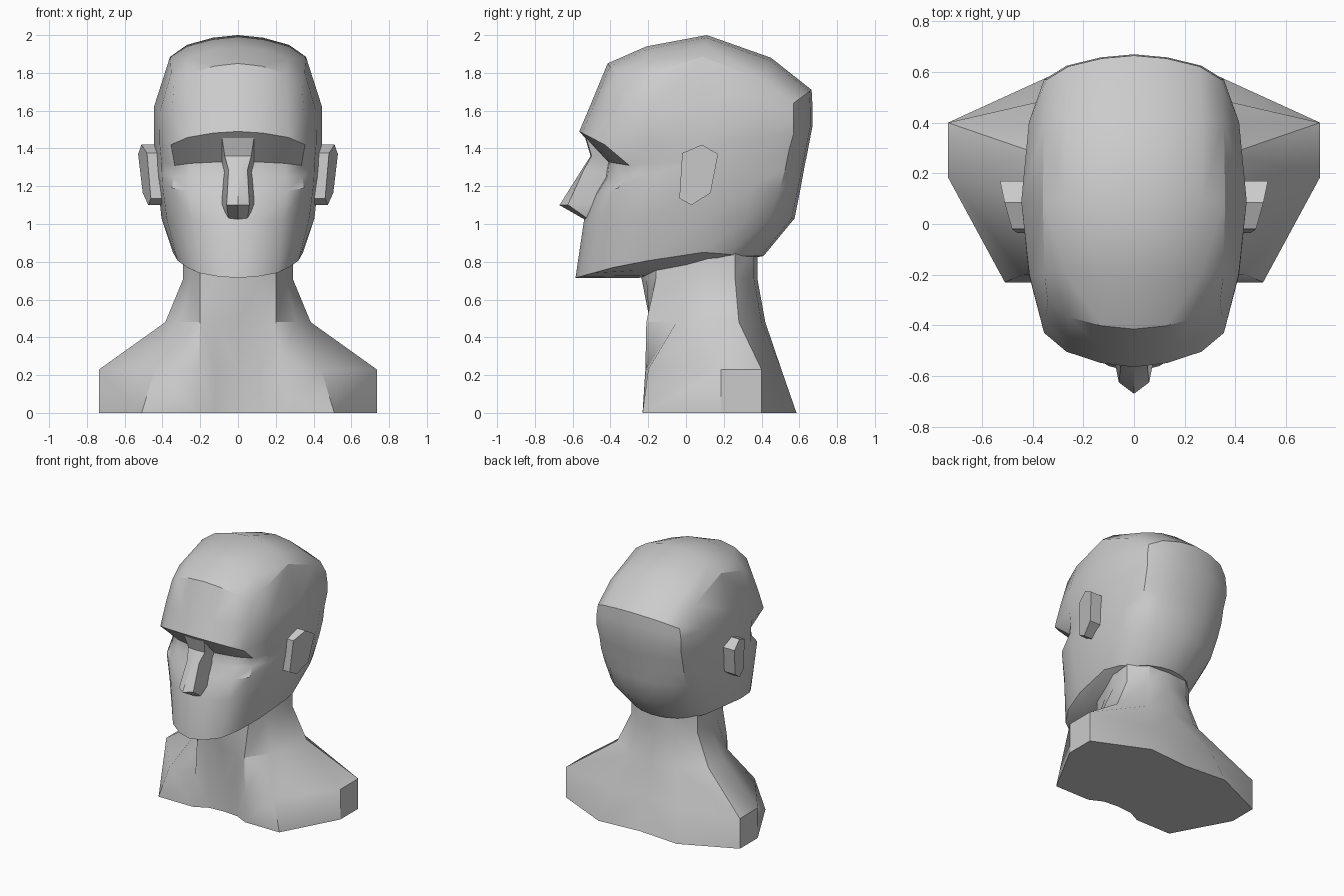
import bpy, bmesh

if "Cube" in bpy.data.objects:
    bpy.data.objects.remove(bpy.data.objects["Cube"])


def lerp(a, b, t):
    return a + (b - a) * t


def finish(name, bm):
    """Mirror the half mesh across x = 0 and shade it."""
    bmesh.ops.mirror(bm, geom=bm.verts[:] + bm.edges[:] + bm.faces[:],
                     axis='X', merge_dist=0.0015)
    bmesh.ops.recalc_face_normals(bm, faces=bm.faces[:])
    me = bpy.data.meshes.new(name)
    bm.to_mesh(me)
    bm.free()
    ob = bpy.data.objects.new(name, me)
    bpy.context.collection.objects.link(ob)
    bpy.ops.object.select_all(action='DESELECT')
    ob.select_set(True)
    bpy.context.view_layer.objects.active = ob
    bpy.ops.object.shade_smooth_by_angle(angle=0.56)
    return ob


def loft(bm, rows):
    """Skin quads over rows of points; returns the rows of verts."""
    rows = [[p if isinstance(p, bmesh.types.BMVert) else bm.verts.new(p) for p in r] for r in rows]
    for a, b in zip(rows, rows[1:]):
        for i in range(len(a) - 1):
            bm.faces.new((a[i], a[i + 1], b[i + 1], b[i]))
    return rows


# Head: half rings, front centre -> side -> back centre
BOW = (0, .12, .45, 1)
FAN = (0, .37, .75, 1)


def head_ring(yf, df, wf, w, wb, yb, db, zf, zfc, zs, zbc, zb):
    front = [(wf * f, yf + df * b, lerp(zf, zfc, b)) for f, b in zip(FAN, BOW)]
    back = [(wb * f, yb - db * b, lerp(zb, zbc, b)) for f, b in zip(FAN, BOW)]
    side = [((wf + 2 * w) / 3, -.2, lerp(zfc, zs, .45)),
            (w, .09, zs),
            ((wb + 2 * w) / 3, lerp(.09, yb - db, .65), lerp(zs, zbc, .5))]
    return front + side + back[::-1]


def head_cap(bm, ring, centre):
    """Close a head ring with strips running over the centre line."""
    rows = [ring[0:4]]
    for v, (y, z) in zip(ring[4:7], centre):
        row = [(v.co.x * f, lerp(y, v.co.y, b), lerp(z, v.co.z, b))
               for f, b in zip(FAN[:3], BOW)]
        rows.append(row + [v])
    rows.append(ring[:6:-1])
    loft(bm, rows)


HEAD = [
    # yf, df, wf, w, wb, yb, db,   zf, zfc, zs, zbc, zb
    (-.585, .20, .27, .345, .24, .41, .12, .715, .77, .85, .83, .83),      # jaw
    (-.54, .17, .32, .405, .32, .575, .13, 1.02, 1.02, 1.03, 1.03, 1.03),  # mouth
    (-.48, .12, .35, .425, .34, .605, .11, 1.165, 1.19, 1.22, 1.18, 1.18), # cheek
    (-.43, .12, .34, .435, .35, .625, .10, 1.25, 1.25, 1.28, 1.29, 1.29),  # socket low
    (-.42, .12, .335, .44, .35, .645, .10, 1.33, 1.31, 1.34, 1.39, 1.39),  # socket top
    (-.565, .135, .355, .445, .355, .67, .10, 1.49, 1.42, 1.43, 1.48, 1.52),  # brow
    (-.51, .14, .35, .445, .355, .67, .10, 1.62, 1.58, 1.62, 1.57, 1.62),  # forehead
    (-.415, .105, .34, .36, .345, .665, .095, 1.85, 1.73, 1.885, 1.64, 1.71),  # crown rim
]
bm = bmesh.new()
rings = loft(bm, [head_ring(*r) for r in HEAD])
head_cap(bm, rings[-1], [(-.21, 1.94), (.11, 2.0), (.45, 1.88)])
head_cap(bm, rings[0], [(-.25, .715), (.09, .75), (.23, .8)])
finish("head", bm)

# Neck and shoulders: (x, y) half sections at rising heights
NECK = [
    (0, [(0, -.17), (.12, -.18), (.22, -.23), (.51, -.23), (.735, .185),
         (.735, .40), (.33, .585), (0, .56)]),
    (.23, [(0, -.17), (.12, -.18), (.21, -.215), (.44, -.20), (.735, .185),
           (.735, .40), (.28, .505), (0, .49)]),
    (.48, [(0, -.19), (.12, -.195), (.20, -.21), (.31, -.05), (.385, .10),
           (.385, .28), (.20, .40), (0, .42)]),
    (.71, [(0, -.235), (.12, -.21), (.20, -.16), (.25, -.01), (.29, .12),
           (.28, .26), (.16, .36), (0, .378)]),
]
NECK.append((.9, NECK[-1][1]))
bm = bmesh.new()
rings = loft(bm, [[(x, y, z) for x, y in pts] for z, pts in NECK])
bm.faces.new(rings[0])
finish("neck_and_shoulders", bm)

# Nose: centre ridge, ridge side and root at each height
NOSE = [
    # ridge y, setback, ridge width, root width, root y, ridge z, root z
    (-.535, .005, .085, .12, -.38, 1.46, 1.46),
    (-.505, .005, .07, .10, -.38, 1.36, 1.36),
    (-.55, .008, .05, .075, -.40, 1.29, 1.27),
    (-.67, .045, .06, .095, -.45, 1.10, 1.11),
    (-.53, .015, .05, .075, -.44, 1.02, 1.04),
]
bm = bmesh.new()
loft(bm, [[(0, y, z), (w, y + d, lerp(z, zr, .2)), (wr, yr, zr)]
          for y, d, w, wr, yr, z, zr in NOSE])
finish("nose", bm)

# Ears: hexagonal plates flaring toward the back
EAR = [(-.02, 1.375), (.085, 1.42), (.17, 1.37), (.13, 1.165), (.03, 1.10), (-.035, 1.135)]
bm = bmesh.new()
outer = [(.46 + .25 * (y + .03) + .07 * (z - 1.1), y, z) for y, z in EAR]
inner = [(.40, y, z) for y, z in EAR]
o, i = loft(bm, [outer + outer[:1], inner + inner[:1]])
bmesh.ops.remove_doubles(bm, verts=bm.verts[:], dist=.0001)
bmesh.ops.holes_fill(bm, edges=bm.edges[:], sides=6)
finish("ears", bm)
